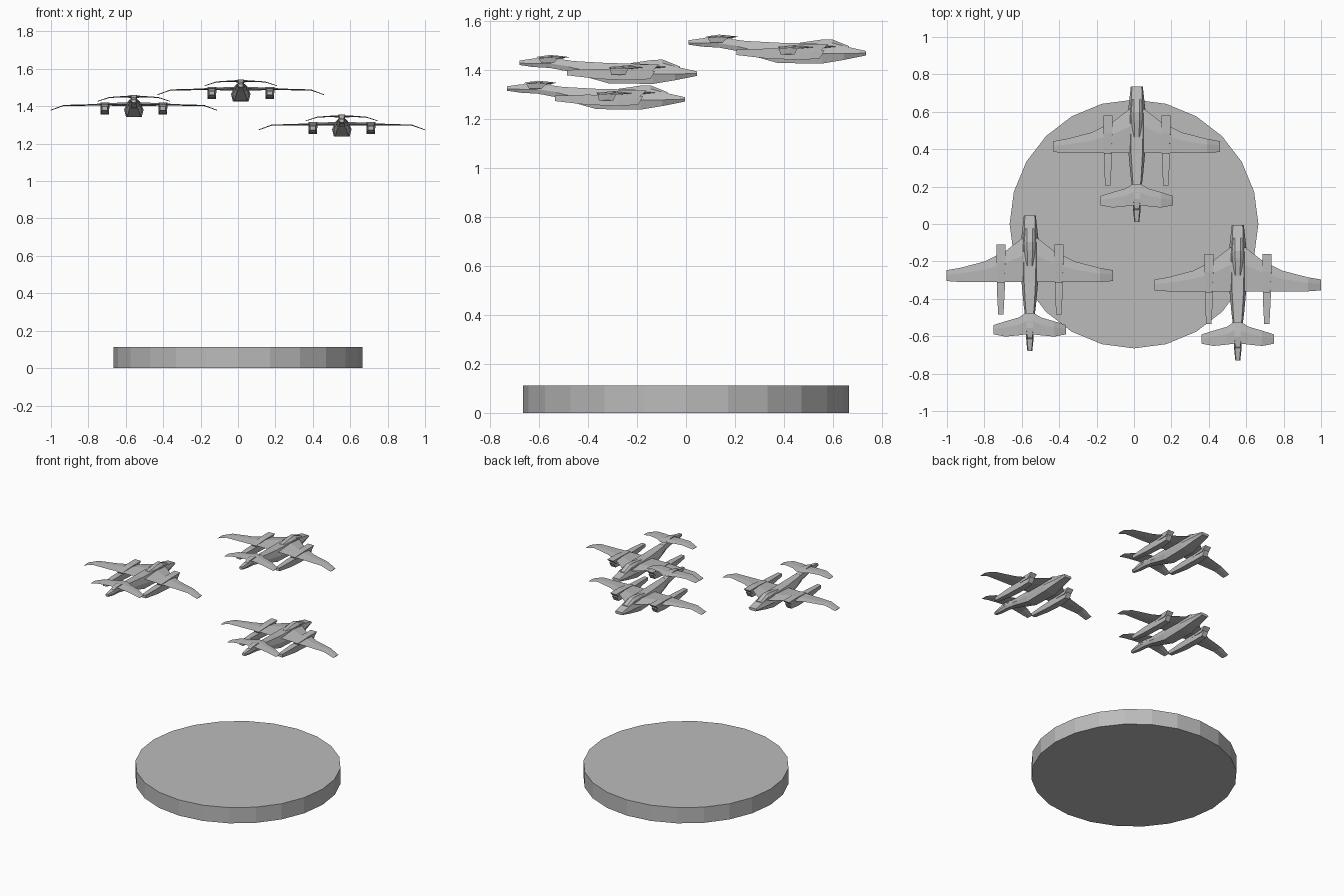
import bpy, bmesh
from mathutils import Vector

cube = bpy.data.objects.get("Cube")
if cube:
    bpy.data.objects.remove(cube, do_unlink=True)

grey = bpy.data.materials.new("plain_grey")
grey.use_nodes = True
GREY = (0.5, 0.5, 0.5, 1)
grey.diffuse_color = GREY
grey.node_tree.nodes["Principled BSDF"].inputs["Base Color"].default_value = GREY


def finish(bm, name):
    bmesh.ops.recalc_face_normals(bm, faces=bm.faces)
    mesh = bpy.data.meshes.new(name)
    bm.to_mesh(mesh)
    bm.free()
    mesh.materials.append(grey)
    return mesh


def loft(name, rings):
    """Skin a list of equal-length point rings and cap both ends."""
    bm = bmesh.new()
    loops = [[bm.verts.new(p) for p in ring] for ring in rings]
    for a, b in zip(loops, loops[1:]):
        for i in range(len(a)):
            j = (i + 1) % len(a)
            bm.faces.new((a[i], a[j], b[j], b[i]))
    bm.faces.new(loops[0])
    bm.faces.new(loops[-1])
    return finish(bm, name)


def hull_ring(y, zb, zm, zt, wb, wm, wt):
    """Six-sided cross-section: bottom, widest line and top."""
    half = [(wb, zb), (wm, zm), (wt, zt)]
    pts = half + [(-w, z) for w, z in reversed(half)]
    return [Vector((x, y, z)) for x, z in pts]


def box_ring(x, w, z0, z1, y0, y1):
    """Four-sided section whose bottom sits at y0 and top at y1."""
    return [Vector(p) for p in ((x - w, y0, z0), (x + w, y0, z0),
                                (x + w, y1, z1), (x - w, y1, z1))]


def wing(name, half):
    """Thin full-span plate from (x, leading y, trailing y, z, thickness)."""
    stations = [(-x, *rest) for x, *rest in reversed(half)] + half
    rings = []
    for x, lead, trail, z, t in stations:
        mid = lead * 0.6 + trail * 0.4
        rings.append([Vector(p) for p in ((x, lead, z), (x, mid, z + t / 2),
                                          (x, trail, z), (x, mid, z - t / 2))])
    return loft(name, rings)


# Aircraft parts: nose tip at y = 0, main wing at z = 0
parts = {}
parts["fuselage"] = loft("fuselage", [hull_ring(*s) for s in (
    (0, -.032, -.022, -.014, .022, .032, .026),
    (-.09, -.05, -.025, .006, .034, .042, .03),
    (-.18, -.065, -.025, .016, .042, .052, .034),
    (-.36, -.063, -.022, .02, .036, .044, .03),
    (-.47, -.032, -.008, .026, .026, .034, .024),
    (-.525, -.015, .005, .03, .02, .027, .02))])
parts["tail_boom"] = loft("tail_boom", [hull_ring(*s) for s in (
    (-.515, -.016, .005, .03, .018, .025, .018),
    (-.6, .0, .018, .042, .014, .02, .014),
    (-.67, .004, .018, .038, .012, .019, .014),
    (-.725, .012, .02, .03, .008, .013, .009))])
parts["canopy"] = loft("canopy", [hull_ring(*s) for s in (
    (-.07, -.01, .0, .006, .028, .026, .014),
    (-.14, .0, .02, .034, .034, .028, .014),
    (-.18, .0, .02, .033, .034, .028, .014),
    (-.27, .0, .012, .02, .028, .022, .012))])
parts["main_wing"] = wing("main_wing", [
    (.04, -.12, -.355, .004, .02), (.13, -.19, -.355, .003, .014),
    (.24, -.245, -.355, 0, .008), (.375, -.28, -.355, -.003, .006),
    (.445, -.292, -.35, -.028, .004)])
parts["tail_wing"] = wing("tail_wing", [
    (.02, -.52, -.635, .044, .012), (.06, -.545, -.64, .044, .007),
    (.13, -.565, -.647, .04, .005), (.193, -.585, -.635, .02, .004)])
parts["tail_engine"] = loft("tail_engine", [
    box_ring(0, .018, .03, .046, -.56, -.53),
    box_ring(0, .018, .032, .053, -.62, -.6),
    box_ring(0, .013, .03, .046, -.67, -.65)])
for side, x in (("left", .155), ("right", -.155)):
    parts[side + "_nacelle"] = loft("nacelle", [
        box_ring(x, .018, -.045, -.012, -.19, -.17),
        box_ring(x, .023, -.05, -.006, -.27, -.27),
        box_ring(x, .021, -.045, -.004, -.4, -.4),
        box_ring(x, .014, -.03, -.008, -.53, -.53)])
    parts[side + "_intake"] = loft("intake", [
        box_ring(x, .024, -.018, .014, -.19, -.155),
        box_ring(x, .024, -.018, .014, -.28, -.25),
        box_ring(x, .018, -.018, .004, -.35, -.36)])

# Formation of three identical aircraft
for label, place in (("lead", (.015, .735, 1.49)), ("right", (-.557, .045, 1.407)),
                     ("left", (.555, -.005, 1.302))):
    for name, mesh in parts.items():
        obj = bpy.data.objects.new(f"{label}_aircraft_{name}", mesh)
        obj.location = place
        bpy.context.collection.objects.link(obj)

# Round faceted base
bm = bmesh.new()
bmesh.ops.create_cone(bm, cap_ends=True, segments=24, radius1=.665, radius2=.665, depth=.112)
bmesh.ops.translate(bm, verts=bm.verts, vec=(0, 0, .056))
base = bpy.data.objects.new("base", finish(bm, "base"))
bpy.context.collection.objects.link(base)
